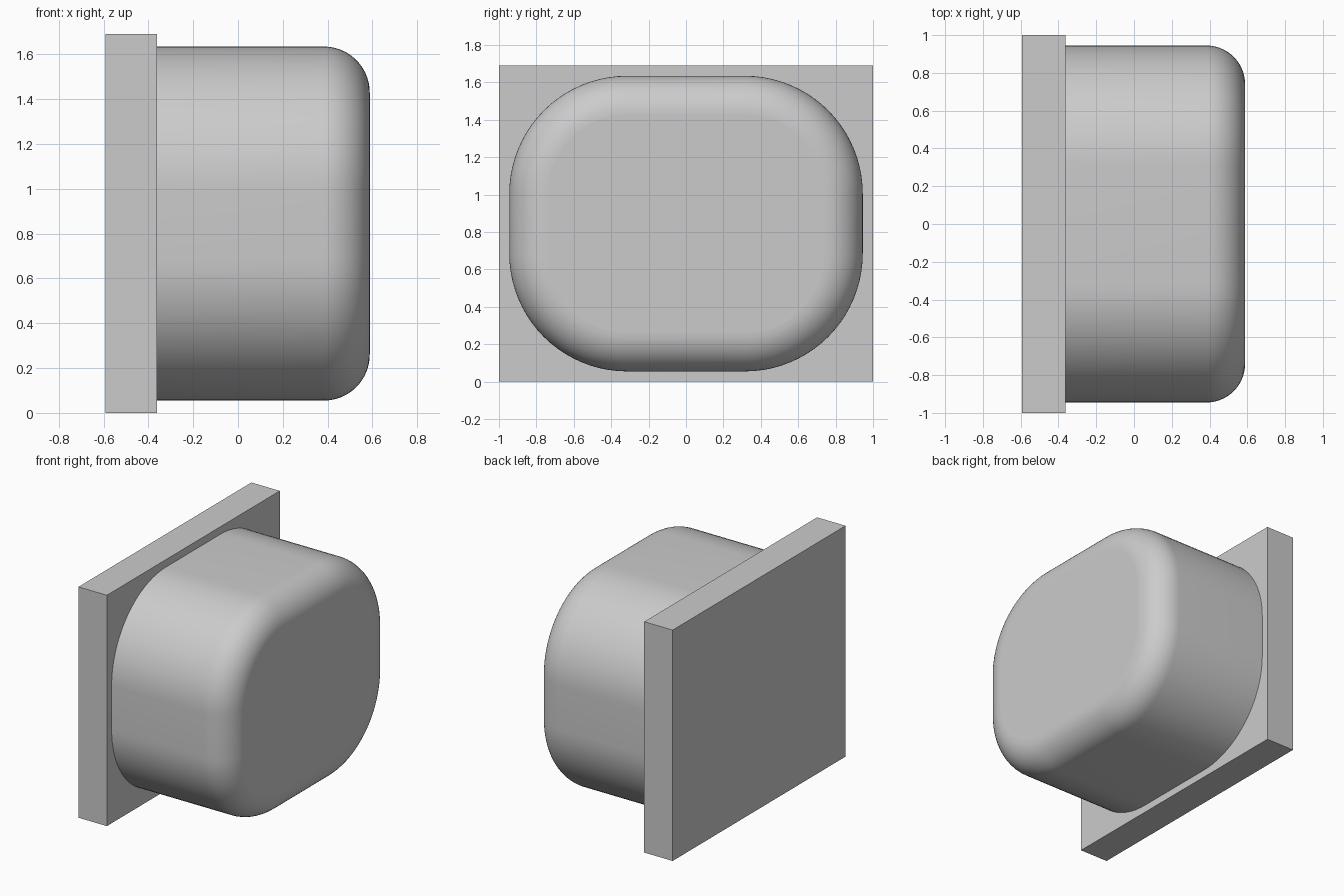
import bpy, bmesh
from math import sin, cos, pi

if "Cube" in bpy.data.objects:
    bpy.data.objects.remove(bpy.data.objects["Cube"], do_unlink=True)

grey = bpy.data.materials.new("plain grey")
grey.use_nodes = True
COLOR = (0.6, 0.6, 0.6, 1)
grey.diffuse_color = COLOR
grey.node_tree.nodes["Principled BSDF"].inputs["Base Color"].default_value = COLOR

HEIGHT = 1.69
BACK, SEAM, FRONT = -0.592, -0.362, 0.588


def finish(bm, name):
    mesh = bpy.data.meshes.new(name)
    bm.to_mesh(mesh)
    bm.free()
    mesh.materials.append(grey)
    obj = bpy.data.objects.new(name, mesh)
    bpy.context.collection.objects.link(obj)
    return obj


# Rectangular mounting plate
bm = bmesh.new()
bmesh.ops.create_cube(bm, size=1)
for v in bm.verts:
    v.co.x = SEAM if v.co.x > 0 else BACK
    v.co.y *= 2
    v.co.z = HEIGHT if v.co.z > 0 else 0
finish(bm, "mounting_plate")

# Rounded body: rounded-rectangle rings, shrinking along a quarter-circle rim
HALF_Y, HALF_Z, CORNER, RIM = 0.945, 0.79, 0.63, 0.205
CORNER_STEPS, RIM_STEPS = 20, 14
bm = bmesh.new()


def ring(x, inset):
    verts = []
    radius = CORNER - inset
    for quarter, (sy, sz) in enumerate([(1, 1), (-1, 1), (-1, -1), (1, -1)]):
        for i in range(CORNER_STEPS + 1):
            a = (quarter + i / CORNER_STEPS) * pi / 2
            verts.append(bm.verts.new((
                x,
                sy * (HALF_Y - CORNER) + radius * cos(a),
                HEIGHT / 2 + sz * (HALF_Z - CORNER) + radius * sin(a))))
    return verts


rings = [ring(SEAM, 0)]
for i in range(RIM_STEPS + 1):
    t = i / RIM_STEPS * pi / 2
    rings.append(ring(FRONT - RIM + RIM * sin(t), RIM * (1 - cos(t))))
for low, high in zip(rings, rings[1:]):
    for k in range(len(low)):
        n = (k + 1) % len(low)
        bm.faces.new((low[k], low[n], high[n], high[k])).smooth = True

# Flat caps: the visible end face and the face against the plate
bm.faces.new(rings[-1])
bm.faces.new(rings[0][::-1])
finish(bm, "rounded_body")
